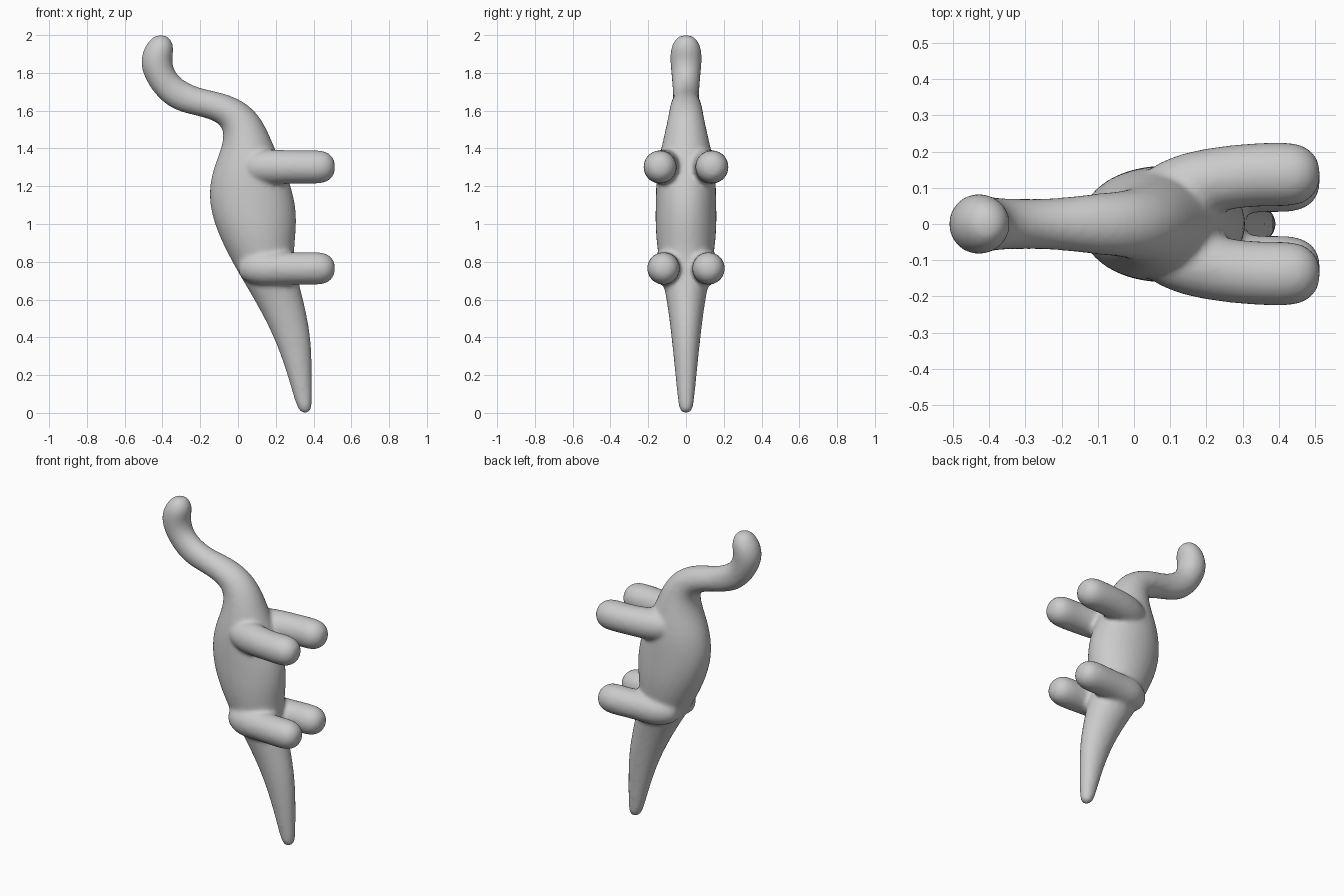
import bpy, bmesh, math
from mathutils import Vector

# Cross-sections from tail tip to head: back x, back z, belly x, belly z, half width in y
SECTIONS = [
    (0.335, -0.002, 0.375, -0.002, 0.022),
    (0.317, 0.02, 0.391, 0.02, 0.037),
    (0.295, 0.08, 0.394, 0.08, 0.045),
    (0.262, 0.20, 0.393, 0.22, 0.058),
    (0.200, 0.38, 0.388, 0.42, 0.077),
    (0.105, 0.57, 0.340, 0.63, 0.102),
    (-0.025, 0.78, 0.290, 0.82, 0.145),
    (-0.125, 0.98, 0.312, 0.96, 0.166),
    (-0.162, 1.14, 0.312, 1.10, 0.162),
    (-0.140, 1.28, 0.268, 1.25, 0.160),
    (-0.092, 1.39, 0.195, 1.40, 0.135),
    (-0.075, 1.47, 0.140, 1.54, 0.108),
    (-0.088, 1.52, 0.055, 1.640, 0.092),
    (-0.140, 1.553, -0.070, 1.695, 0.086),
    (-0.230, 1.575, -0.190, 1.715, 0.071),
    (-0.350, 1.603, -0.280, 1.752, 0.070),
    (-0.450, 1.690, -0.338, 1.805, 0.073),
    (-0.520, 1.82, -0.350, 1.87, 0.084),
    (-0.509, 1.91, -0.340, 1.91, 0.086),
    (-0.477, 1.967, -0.342, 1.958, 0.070),
    (-0.435, 2.004, -0.372, 2.000, 0.034),
]
SIDES = 20


def loft(bm, rings):
    """Skin a list of point rings and cap both ends."""
    loops = [[bm.verts.new(p) for p in ring] for ring in rings]
    for a, b in zip(loops, loops[1:]):
        for i in range(SIDES):
            j = (i + 1) % SIDES
            bm.faces.new((a[i], a[j], b[j], b[i]))
    bm.faces.new(loops[0][::-1])
    bm.faces.new(loops[-1])


def ellipse(center, u, v):
    return [center + u * math.cos(t) + v * math.sin(t)
            for t in (2 * math.pi * i / SIDES for i in range(SIDES))]


bm = bmesh.new()

# Tail, torso, neck and head
rings = []
for ax, az, bx, bz, w in SECTIONS:
    back, belly = Vector((ax, 0, az)), Vector((bx, 0, bz))
    rings.append(ellipse((back + belly) / 2, (belly - back) / 2, Vector((0, w, 0))))
loft(bm, rings)

# Four legs: flared at the body, rounded at the foot
for side in (-1, 1):
    for z, y, r in ((1.302, 0.137, 0.092), (0.765, 0.119, 0.090)):
        profile = [(0.0, 0.45, 0.07), (0.05, 0.85, 0.085), (0.13, 1.05, 0.1),
                   (0.22, 1.0, y - 0.015), (0.32, 0.95, y), (0.43, 1.0, y),
                   (0.475, 0.86, y), (0.502, 0.58, y), (0.514, 0.25, y)]
        loft(bm, [ellipse(Vector((x, side * yy, z)), Vector((0, r * k, 0)),
                          Vector((0, 0, r * k))) for x, k, yy in profile])

bmesh.ops.recalc_face_normals(bm, faces=bm.faces)
mesh = bpy.data.meshes.new("long_necked_dinosaur")
bm.to_mesh(mesh)
bm.free()
body = bpy.data.objects.new("long_necked_dinosaur", mesh)
bpy.context.collection.objects.link(body)

# Round the loft, fuse all parts and soften the joins
sub = body.modifiers.new("round", 'SUBSURF')
sub.levels = sub.render_levels = 2
fuse = body.modifiers.new("fuse", 'REMESH')
fuse.mode = 'VOXEL'
fuse.voxel_size = 0.012
fuse.use_smooth_shade = True
soft = body.modifiers.new("soften", 'SMOOTH')
soft.factor = 0.5
soft.iterations = 8
